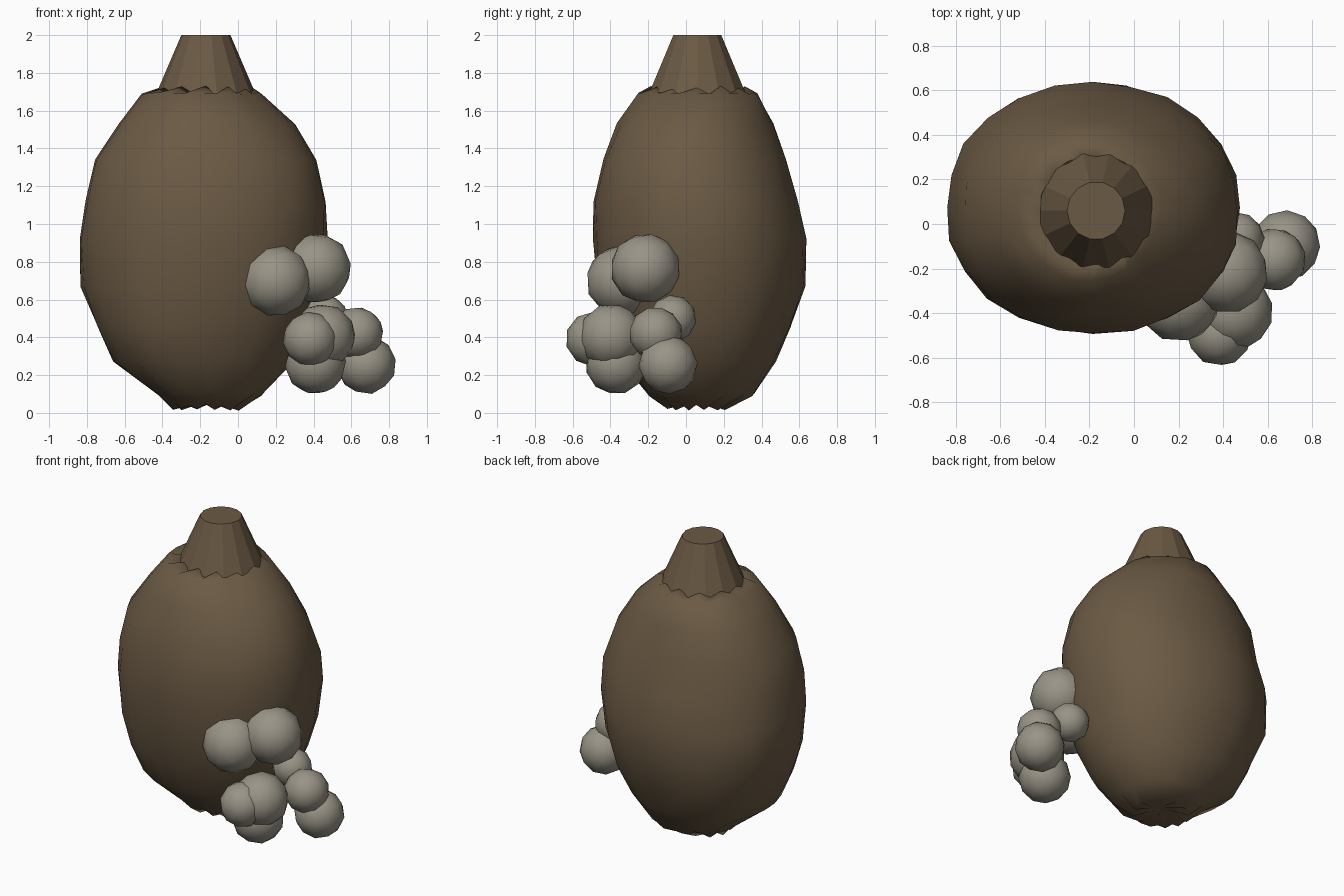
import bpy, bmesh, math, random
from mathutils import Vector

random.seed(4)
if "Cube" in bpy.data.objects:
    bpy.data.objects.remove(bpy.data.objects["Cube"])


def material(name, color):
    m = bpy.data.materials.new(name)
    m.use_nodes = True
    m.diffuse_color = (*color, 1)
    bsdf = next(n for n in m.node_tree.nodes if n.type == "BSDF_PRINCIPLED")
    bsdf.inputs["Base Color"].default_value = (*color, 1)
    return m


brown = material("dull brown", (0.147, 0.102, 0.058))
grey = material("warm grey", (0.32, 0.295, 0.24))


def finish(bm, name, mat, angle):
    bmesh.ops.recalc_face_normals(bm, faces=bm.faces)
    mesh = bpy.data.meshes.new(name)
    bm.to_mesh(mesh)
    bm.free()
    mesh.materials.append(mat)
    obj = bpy.data.objects.new(name, mesh)
    bpy.context.collection.objects.link(obj)
    bpy.ops.object.select_all(action="DESELECT")
    obj.select_set(True)
    bpy.context.view_layer.objects.active = obj
    bpy.ops.object.shade_smooth_by_angle(angle=math.radians(angle))
    return obj


def loft(rings):
    """Bridge closed rings of points and cap both ends."""
    bm = bmesh.new()
    loops = [[bm.verts.new(p) for p in ring] for ring in rings]
    n = len(loops[0])
    for a, b in zip(loops, loops[1:]):
        for i in range(n):
            j = (i + 1) % n
            bm.faces.new((a[i], a[j], b[j], b[i]))
    bm.faces.new(loops[0])
    bm.faces.new(loops[-1])
    return bm


# Sack body: height, left/right limits, front/back limits, fold depth
SECTIONS = [
    (0.05, -0.22, -0.10, 0.01, 0.11, 0),
    (0.03, -0.35, 0.01, -0.10, 0.21, 0.012),
    (0.10, -0.42, 0.13, -0.20, 0.36, 0.008),
    (0.27, -0.64, 0.29, -0.32, 0.47, 0),
    (0.46, -0.74, 0.37, -0.40, 0.56, 0),
    (0.67, -0.83, 0.43, -0.46, 0.63, 0),
    (0.92, -0.84, 0.47, -0.49, 0.635, 0),
    (1.12, -0.81, 0.47, -0.49, 0.59, 0),
    (1.34, -0.76, 0.42, -0.44, 0.53, 0),
    (1.53, -0.63, 0.31, -0.37, 0.46, 0),
    (1.69, -0.51, 0.13, -0.26, 0.38, 0),
    (1.71, -0.42, 0.08, -0.19, 0.31, 0.015),
    (1.62, -0.30, -0.04, -0.07, 0.19, 0),
]
# Broad bulges and dents: direction in degrees, height, amount
BULGES = [
    (225, 0.33, 0.05), (315, 0.60, 0.03), (45, 1.50, -0.025),
    (135, 1.50, 0.02), (135, 0.30, 0.02), (315, 1.58, -0.03),
]


def bulge(angle, z):
    total = 0
    for direction, height, amount in BULGES:
        facing = max(0, math.cos(angle - math.radians(direction)))
        total += amount * facing ** 4 * math.exp(-((z - height) / 0.17) ** 2)
    return total


SIDES = 24
rings = []
for z, x0, x1, y0, y1, fold in SECTIONS:
    ring = []
    for i in range(SIDES):
        a = math.tau * i / SIDES
        c, s = math.cos(a), math.sin(a)
        # slightly squared outline
        square = (abs(c) ** 2.1 + abs(s) ** 2.1) ** (-1 / 2.1)
        square *= 1 + random.uniform(-0.012, 0.012)
        push = bulge(a, z)
        ring.append(Vector((
            (x0 + x1) / 2 + c * ((x1 - x0) / 2 * square + push),
            (y0 + y1) / 2 + s * ((y1 - y0) / 2 * square + push),
            z + fold * (-1) ** i + random.uniform(-0.006, 0.006))))
    rings.append(ring)
finish(loft(rings), "sack_body", brown, 50)


# Tapered neck rising from the sack mouth
def circle(radius, z, sides=14):
    return [Vector((-0.17 + radius * math.cos(math.tau * i / sides),
                    0.06 + radius * math.sin(math.tau * i / sides), z))
            for i in range(sides)]


finish(loft([circle(0.28, 1.65), circle(0.13, 2.0)]), "neck", brown, 20)

# Cluster of balls on the lower left front: centre and radius
BALLS = [
    (0.415, -0.215, 0.765, 0.187),
    (0.20, -0.34, 0.70, 0.19),
    (0.46, -0.07, 0.50, 0.125),
    (0.63, -0.16, 0.42, 0.142),
    (0.68, -0.095, 0.255, 0.157),
    (0.41, -0.37, 0.26, 0.163),
    (0.45, -0.395, 0.405, 0.174),
    (0.383, -0.492, 0.39, 0.146),
]
for k, (x, y, z, r) in enumerate(BALLS):
    bm = bmesh.new()
    bmesh.ops.create_icosphere(bm, subdivisions=2, radius=r)
    ball = finish(bm, f"cluster_ball_{k + 1}", grey, 60)
    ball.location = (x, y, z)
    ball.rotation_euler = [random.uniform(0, math.pi) for _ in range(3)]
